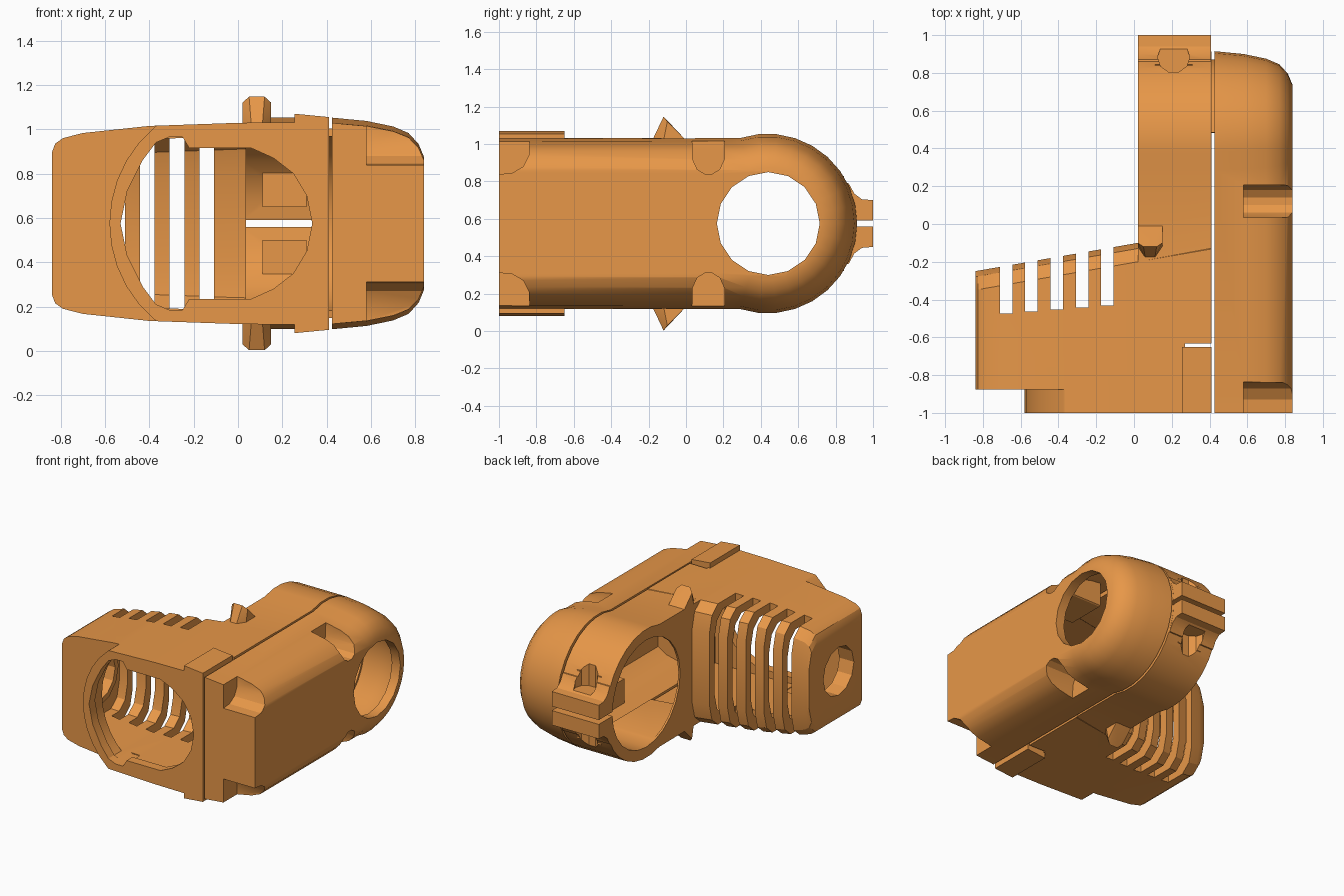
import bpy, bmesh
from math import sin, cos, radians, pi

if "Cube" in bpy.data.objects:
    bpy.data.objects.remove(bpy.data.objects["Cube"])

ZC = 0.575          # height of the horizontal symmetry plane
HEAD_Y = 0.44       # axis of the round end
mat = bpy.data.materials.new("orange_plastic")
mat.diffuse_color = (0.8, 0.31, 0.065, 1)
mat.use_nodes = True
mat.node_tree.nodes["Principled BSDF"].inputs["Base Color"].default_value = mat.diffuse_color


def finish(name, bm):
    bmesh.ops.recalc_face_normals(bm, faces=bm.faces)
    me = bpy.data.meshes.new(name)
    bm.to_mesh(me)
    bm.free()
    ob = bpy.data.objects.new(name, me)
    bpy.context.collection.objects.link(ob)
    me.materials.append(mat)
    return ob


def loft(name, rings):
    bm = bmesh.new()
    vs = [[bm.verts.new(p) for p in r] for r in rings]
    n = len(vs[0])
    for a, b in zip(vs, vs[1:]):
        for i in range(n):
            j = (i + 1) % n
            bm.faces.new((a[i], a[j], b[j], b[i]))
    bm.faces.new(vs[0])
    bm.faces.new(vs[-1])
    return finish(name, bm)


def prism(name, pts, axis, a, b):
    put = {"x": lambda p, t: (t, p[0], p[1]),
           "y": lambda p, t: (p[0], t, p[1]),
           "z": lambda p, t: (p[0], p[1], t)}[axis]
    return loft(name, [[put(p, t) for p in pts] for t in (a, b)])


def box(name, x0, x1, y0, y1, z0, z1):
    return prism(name, [(x0, y0), (x1, y0), (x1, y1), (x0, y1)], "z", z0, z1)


def circle(cx, cy, r, n):
    return [(cx + r * cos(2 * pi * i / n), cy + r * sin(2 * pi * i / n)) for i in range(n)]


def boolean(ob, other, op="DIFFERENCE"):
    other.hide_render = True
    m = ob.modifiers.new("bool", "BOOLEAN")
    m.operation, m.solver, m.object = op, "EXACT", other
    dg = bpy.context.evaluated_depsgraph_get()
    me = bpy.data.meshes.new_from_object(ob.evaluated_get(dg))
    ob.modifiers.clear()
    ob.data = me
    bpy.data.objects.remove(other)


def flip(z, s):
    return ZC + s * (z - ZC)


# Side outline: straight sides with a round end
def outline(r, yf):
    h = 0.945 * r
    arc = [(HEAD_Y - 0.005 + r * cos(radians(a)), ZC + r * sin(radians(a)))
           for a in range(-108, 109, 12)]
    return [(yf, ZC - h)] + arc + [(yf, ZC + h)]


def outline_loft(name, xr, yf):
    return loft(name, [[(x, *p) for p in outline(r, yf)] for x, r in xr])


# Right cover shell
cover = outline_loft("side_cover", [(.425, .48), (.58, .465), (.7, .44), (.77, .41),
                                    (.815, .36), (.84, .3)], -1)
cavity = outline_loft("cut", [(.40, .42), (.6, .40), (.7, .375), (.77, .33)], -.94)
for s in (1, -1):
    for y0, y1 in ((-.03, .27), (-1.1, -.77)):
        boolean(cavity, box("cut", .53, .9, y0, y1, flip(.78, s), flip(1.2, s)))
boolean(cover, cavity)
boolean(cover, prism("cut", circle(HEAD_Y, ZC, .275, 16), "x", .5, 1))

# Screw pockets with rounded floors in the cover
for s in (1, -1):
    pocket = [(.03, 1.2), (.035, .92), (.06, .865), (.1, .84), (.14, .84), (.18, .865),
              (.205, .92), (.21, 1.2)]
    corner = [(-1.1, 1.2), (-1.1, .83), (-.93, .845), (-.87, .88), (-.84, .94), (-.83, 1.2)]
    for prof in (pocket, corner):
        boolean(cover, prism("cut", [(y, flip(z, s)) for y, z in prof], "x", .58, 1))


# Main housing: tapered box with rounded back, joined to the round head
def section(x, h, inset, yf):
    yb = -0.1 + (x - .02) * .174 - inset
    half = [(yf, h), (yb - .1, h), (yb - .03, h - .06), (yb, h - .18)]
    return [(x, y, ZC - z) for y, z in half] + [(x, y, ZC + z) for y, z in reversed(half)]


taper = [(-.84, .32), (-.825, .36), (-.79, .385), (-.7, .408), (-.4, .44), (0, .454), (.41, .458)]
body = loft("main_housing", [section(x, h, 0, -1) for x, h in taper])
boolean(body, outline_loft("add", [(.02, .48), (.409, .48)], -.4), "UNION")

# Flared clamp tab
tab = [(.8, .8), (.87, .79), (.9, .735), (.94, .705), (1, .7)]
boolean(body, prism("add", tab + [(y, flip(z, -1)) for y, z in reversed(tab)],
                    "x", .02, .408), "UNION")


# Region left of an arc on the front face
def left_of_arc(r, y0, y1):
    arc = [(-.014 - r * cos(radians(a)), ZC + r * sin(radians(a))) for a in range(-60, 61, 10)]
    return prism("cut", [(-.95, -.1)] + [(arc[0][0], -.1)] + arc +
                 [(arc[-1][0], 1.3), (-.95, 1.3)], "y", y0, y1)


# Hollow interior, keeping a wall behind the recessed corner
inner = [(-.77, .33), (-.4, .38), (0, .395), (.45, .4)]
hollow = loft("cut", [section(x, h, .06, -.93) for x, h in inner])
boolean(hollow, left_of_arc(.535, -1.1, -.82))
boolean(body, hollow)
boolean(body, box("cut", .035, .46, -.3, .5, ZC - .38, ZC + .38))
boolean(body, prism("cut", circle(HEAD_Y, ZC, .40, 24), "x", -.02, .47))

# Recessed front-left corner bounded by an arc
boolean(body, left_of_arc(.566, -1.1, -.875))

# Front opening
top = [(-.53, .575), (-.5, .72), (-.43, .86), (-.37, .94), (-.31, .965), (-.25, .965),
       (-.22, .915), (.06, .915), (.16, .87), (.25, .8), (.31, .7), (.335, .575)]
opening = top + [(x, flip(z, -1)) for x, z in top[-2:0:-1]]
boolean(body, prism("cut", opening, "y", -1.1, -.8))

# Cooling slots, left shaft hole, clamp screw bosses and recesses
for i in range(5):
    x = -.71 + i * .134
    boolean(body, box("cut", x, x + .066, -.475 + i * .011, .0, -.1, 1.3))
boolean(body, prism("cut", circle(-.6, ZC, .18, 12), "x", -1, -.7))
for s in (1, -1):
    boolean(body, box("add", .11, .31, .765, .845, flip(.65, s), flip(.83, s)), "UNION")
    boolean(body, prism("cut", circle(.21, .885, .085, 10), "z", flip(.715, s), flip(1.2, s)))

# Clamp slit and gap behind the rim
boolean(body, box("cut", -.1, .5, .7, 1.1, .558, .59))
boolean(body, box("cut", .27, .5, -.65, -.632, -.1, 1.3))

# Bearing collar inside the left wall
collar = prism("bearing_collar", circle(-.6, ZC, .22, 12), "x", -.8, -.72)
boolean(collar, prism("cut", circle(-.6, ZC, .18, 12), "x", -1, -.6))

# Tongue bridging the joint around the round end
angs = [radians(a) for a in range(-84, 85, 12)]
prism("joint_tongue", [(HEAD_Y + .43 * cos(a), ZC + .43 * sin(a)) for a in angs] +
      [(HEAD_Y + .395 * cos(a), ZC + .395 * sin(a)) for a in reversed(angs)], "x", .39, .45)

# Rim blocks and latch pegs, top and bottom
for s, side in ((1, "top"), (-1, "bottom")):
    rim = [(.255, 1.0), (.41, 1.0), (.41, 1.055), (.255, 1.07)]
    prism("rim_block_" + side, [(x, flip(z, s)) for x, z in rim], "y", -1, -.65)
    pts = [(.02, 0, 1.02), (.15, 0, 1.02), (.15, -.12, 1.02), (.11, -.18, 1.02),
           (.06, -.18, 1.02), (.02, -.12, 1.02), (.02, -.1, 1.12), (.15, -.1, 1.12),
           (.05, -.12, 1.147), (.12, -.12, 1.147)]
    bm = bmesh.new()
    vs = [bm.verts.new((x, y, flip(z, s))) for x, y, z in pts]
    bmesh.ops.convex_hull(bm, input=vs)
    finish("latch_peg_" + side, bm)

# Smooth the curved walls, keep edges crisp
for ob in bpy.context.scene.objects:
    ob.select_set(True)
    bpy.context.view_layer.objects.active = ob
bpy.ops.object.shade_smooth_by_angle(angle=radians(25))
